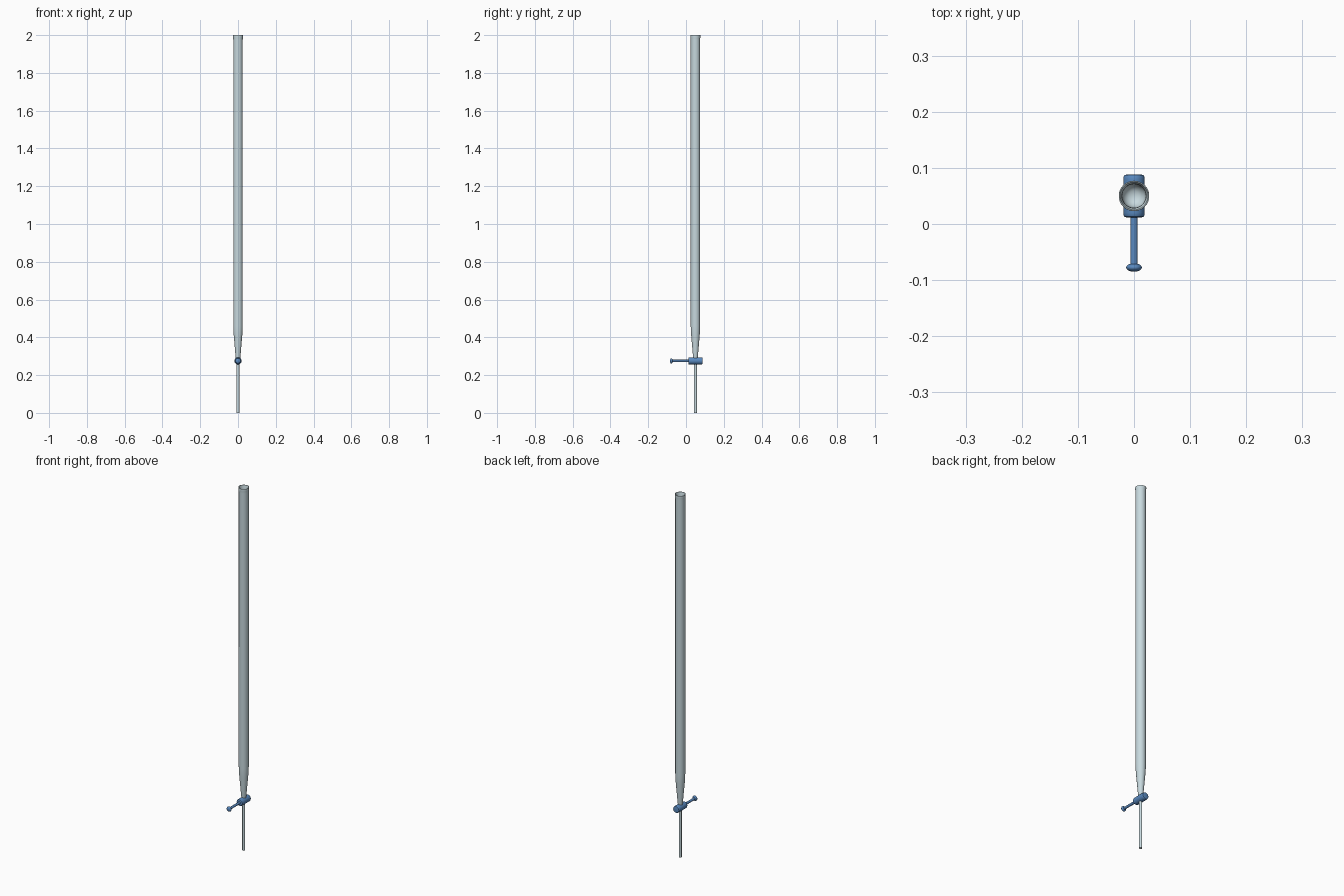
import bpy, math
from mathutils import Matrix

if "Cube" in bpy.data.objects:
    bpy.data.objects.remove(bpy.data.objects["Cube"])

Y0 = 0.05      # tube axis
ZV = 0.275     # stopcock height


def material(name, color):
    m = bpy.data.materials.new(name)
    m.diffuse_color = color
    m.use_nodes = True
    m.node_tree.nodes["Principled BSDF"].inputs["Base Color"].default_value = m.diffuse_color
    return m


def lathe(name, profile, mat, matrix, sides=32):
    """Revolve (radius, height) points around local z; radius 0 makes a pole."""
    verts, faces, rings = [], [], []
    for r, h in profile:
        n = 1 if r == 0 else sides
        rings.append(range(len(verts), len(verts) + n))
        for i in range(n):
            a = 2 * math.pi * i / sides
            verts.append((r * math.cos(a), r * math.sin(a), h))
    for a, b in zip(rings, rings[1:]):
        for i in range(sides):
            j = (i + 1) % sides
            quad = [a[i % len(a)], a[j % len(a)], b[j % len(b)], b[i % len(b)]]
            faces.append(list(dict.fromkeys(quad)))
    me = bpy.data.meshes.new(name)
    me.from_pydata(verts, [], faces)
    me.transform(matrix)
    me.materials.append(mat)
    ob = bpy.data.objects.new(name, me)
    bpy.context.collection.objects.link(ob)
    bpy.context.view_layer.objects.active = ob
    ob.select_set(True)
    bpy.ops.object.shade_smooth_by_angle(angle=math.radians(40))
    ob.select_set(False)
    return ob


glass = material("glass", (0.58, 0.70, 0.74, 1))
blue = material("blue_plastic", (0.10, 0.25, 0.52, 1))
upright = Matrix.Translation((0, Y0, 0))
# local z points to the front (-y)
forward = Matrix.Translation((0, Y0, ZV)) @ Matrix.Rotation(math.pi / 2, 4, 'X')

# Hollow graduated tube with flared lip and tapered foot
lathe("tube", [(0, 0.27), (0.010, 0.27), (0.013, 0.30), (0.0225, 0.41),
               (0.0243, 0.435), (0.025, 0.46), (0.025, 1.975), (0.0255, 1.985),
               (0.0272, 1.998), (0.0268, 2.0), (0.025, 2.0), (0.0215, 1.985),
               (0.021, 1.97), (0.021, 0.46), (0.017, 0.447), (0.009, 0.441),
               (0, 0.44)], glass, upright)

# Narrow hollow outlet
lathe("outlet_tip", [(0, 0.262), (0.0075, 0.262), (0.0075, 0), (0.005, 0),
                     (0.005, 0.25), (0, 0.25)][::-1], glass, upright)

# Stopcock barrel with rounded ends
lathe("stopcock_barrel", [(0, -0.038), (0.014, -0.038), (0.017, -0.037),
                          (0.0185, -0.034), (0.019, -0.030), (0.019, 0.030),
                          (0.0185, 0.034), (0.017, 0.037), (0.014, 0.038),
                          (0, 0.038)], blue, forward)

# Handle stem
lathe("handle_stem", [(0, 0.03), (0.0065, 0.03), (0.0065, 0.125), (0, 0.125)],
      blue, forward, 24)

# Lens-shaped handle knob
knob = [(0.014 * math.sin(t), 0.1275 - 0.0075 * math.cos(t))
        for t in (math.pi * i / 12 for i in range(13))]
knob[0], knob[-1] = (0, 0.12), (0, 0.135)
lathe("handle_knob", knob, blue, forward, 24)
